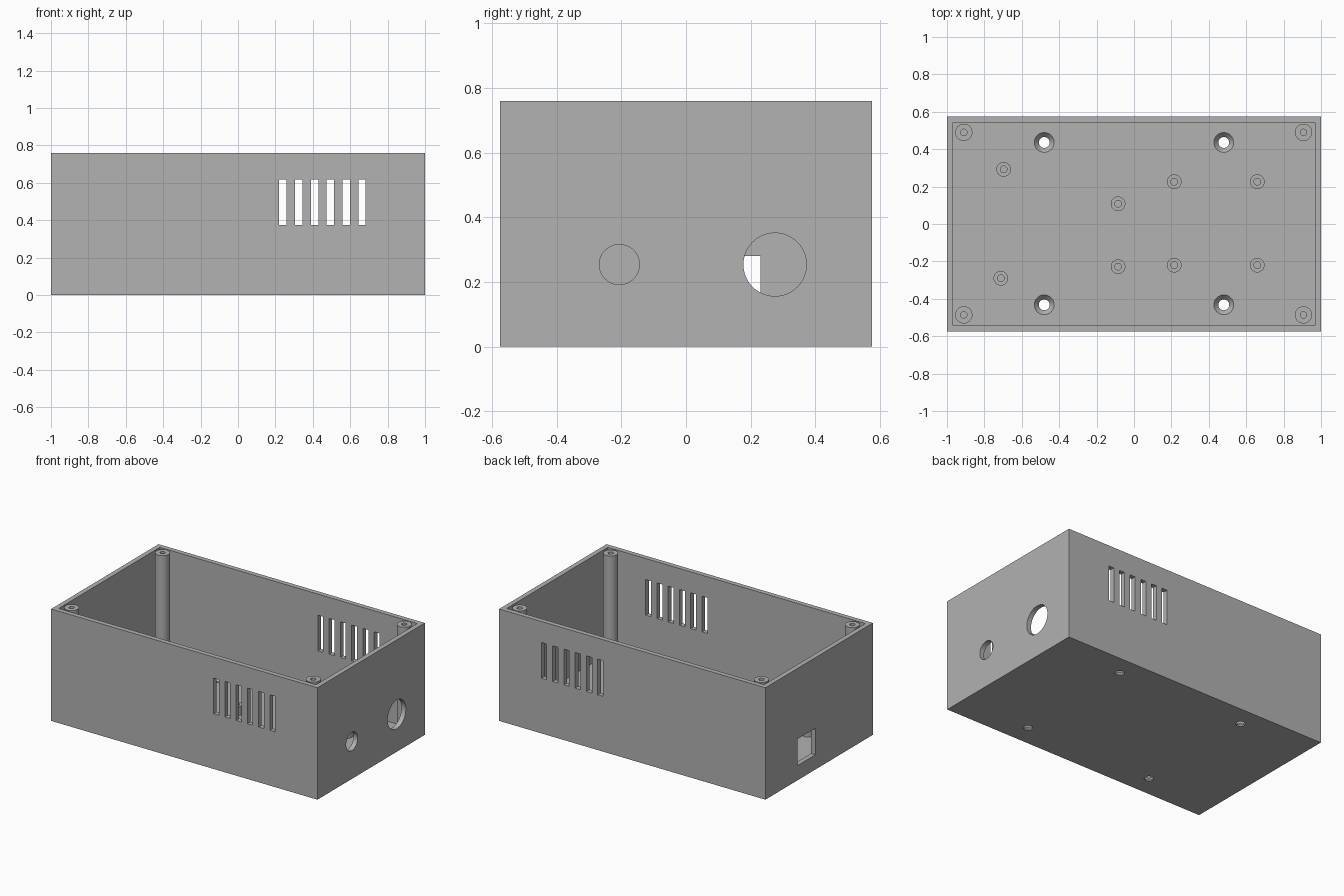
import bpy
import bmesh
from math import pi, radians
from mathutils import Matrix, Vector

HALF_X, HALF_Y, HEIGHT = 1.0, 0.576, 0.76
WALL, FLOOR = 0.033, 0.036

if "Cube" in bpy.data.objects:
    bpy.data.objects.remove(bpy.data.objects["Cube"], do_unlink=True)

grey = bpy.data.materials.new("plain grey")
grey.use_nodes = True
grey.diffuse_color = (0.445, 0.445, 0.445, 1)
grey.node_tree.nodes["Principled BSDF"].inputs["Base Color"].default_value = grey.diffuse_color


def finish(name, bm):
    bmesh.ops.recalc_face_normals(bm, faces=bm.faces)
    mesh = bpy.data.meshes.new(name)
    bm.to_mesh(mesh)
    bm.free()
    mesh.materials.append(grey)
    obj = bpy.data.objects.new(name, mesh)
    bpy.context.collection.objects.link(obj)
    return obj


def box(name, low, high):
    low, high = Vector(low), Vector(high)
    bm = bmesh.new()
    place = Matrix.Translation((low + high) / 2) @ Matrix.Diagonal((*(high - low), 1))
    bmesh.ops.create_cube(bm, size=1, matrix=place)
    return finish(name, bm)


def lathe(name, profile, place, steps=48):
    """Spin a (radius, z) profile around z, then place it."""
    bm = bmesh.new()
    verts = [bm.verts.new((r, 0, z)) for r, z in profile]
    edges = [bm.edges.new(pair) for pair in zip(verts, verts[1:])]
    bmesh.ops.spin(bm, geom=verts + edges, axis=(0, 0, 1), cent=(0, 0, 0),
                   angle=2 * pi, steps=steps, use_merge=True)
    bmesh.ops.remove_doubles(bm, verts=bm.verts, dist=1e-5)
    bmesh.ops.transform(bm, matrix=Matrix.Translation(place), verts=bm.verts)
    return finish(name, bm)


def smooth(obj):
    bpy.ops.object.select_all(action="DESELECT")
    obj.select_set(True)
    bpy.context.view_layer.objects.active = obj
    bpy.ops.object.shade_smooth_by_angle(angle=radians(30))


def hollow_post(name, x, y, radius, top, bore, depth):
    """Round post with a blind screw hole, rooted in the floor."""
    base, bottom = FLOOR - 0.005, top - depth
    smooth(lathe(name, [(0, base), (radius, base), (radius, top), (bore, top),
                        (bore, bottom), (0, bottom)], (x, y, 0)))


# Outer case and the cutters that shape it
case = box("case", (-HALF_X, -HALF_Y, 0), (HALF_X, HALF_Y, HEIGHT))
cutters = [box("cavity_cutter", (WALL - HALF_X, WALL - HALF_Y, FLOOR),
               (HALF_X - WALL, HALF_Y - WALL, HEIGHT + 0.1))]

# Ventilation slots through the front and back walls
for i in range(6):
    x = 0.24 + i * 0.0846
    cutters.append(box("vent_cutter", (x - 0.02, -0.7, 0.375), (x + 0.02, 0.7, 0.617)))

# Rectangular socket opening in one end
cutters.append(box("socket_cutter", (-1.1, 0.04, 0.10), (-0.95, 0.23, 0.28)))

# Two round openings in the other end
for y, radius in ((0.275, 0.0975), (-0.206, 0.062)):
    hole = lathe("round_cutter", [(0, -0.08), (radius, -0.08), (radius, 0.08), (0, 0.08)],
                 (0, 0, 0), 64)
    hole.data.transform(Matrix.Translation((1, y, 0.254)) @ Matrix.Rotation(pi / 2, 4, "Y"))
    cutters.append(hole)

# Countersunk mounting holes in the floor
for x in (-0.48, 0.48):
    for y in (-0.432, 0.436):
        cutters.append(lathe("mount_cutter", [(0, -0.02), (0.029, -0.02), (0.029, 0.008),
                             (0.053, FLOOR), (0.053, 0.06), (0, 0.06)], (x, y, 0)))

bpy.context.view_layer.objects.active = case
for cutter in cutters:
    cutter.hide_render = True
    cut = case.modifiers.new("cut", "BOOLEAN")
    cut.operation, cut.solver, cut.object = "DIFFERENCE", "EXACT", cutter
    bpy.ops.object.modifier_apply(modifier=cut.name)
    bpy.data.objects.remove(cutter, do_unlink=True)
smooth(case)

# Corner posts for the lid screws
for x, side in ((-0.91, "right"), (0.906, "left")):
    for y, end in ((-0.486, "front"), (0.49, "back")):
        hollow_post(f"{end}_{side}_lid_post", x, y, 0.046, HEIGHT, 0.017, 0.2)

# Short standoffs for the two circuit boards
spots = [(-0.697, 0.292), (-0.712, -0.29), (-0.085, 0.108), (-0.085, -0.228)]
spots += [(x, y) for x in (0.215, 0.659) for y in (0.226, -0.22)]
for i, (x, y) in enumerate(spots):
    hollow_post(f"board_standoff_{i + 1}", x, y, 0.039, 0.096, 0.018, 0.055)
